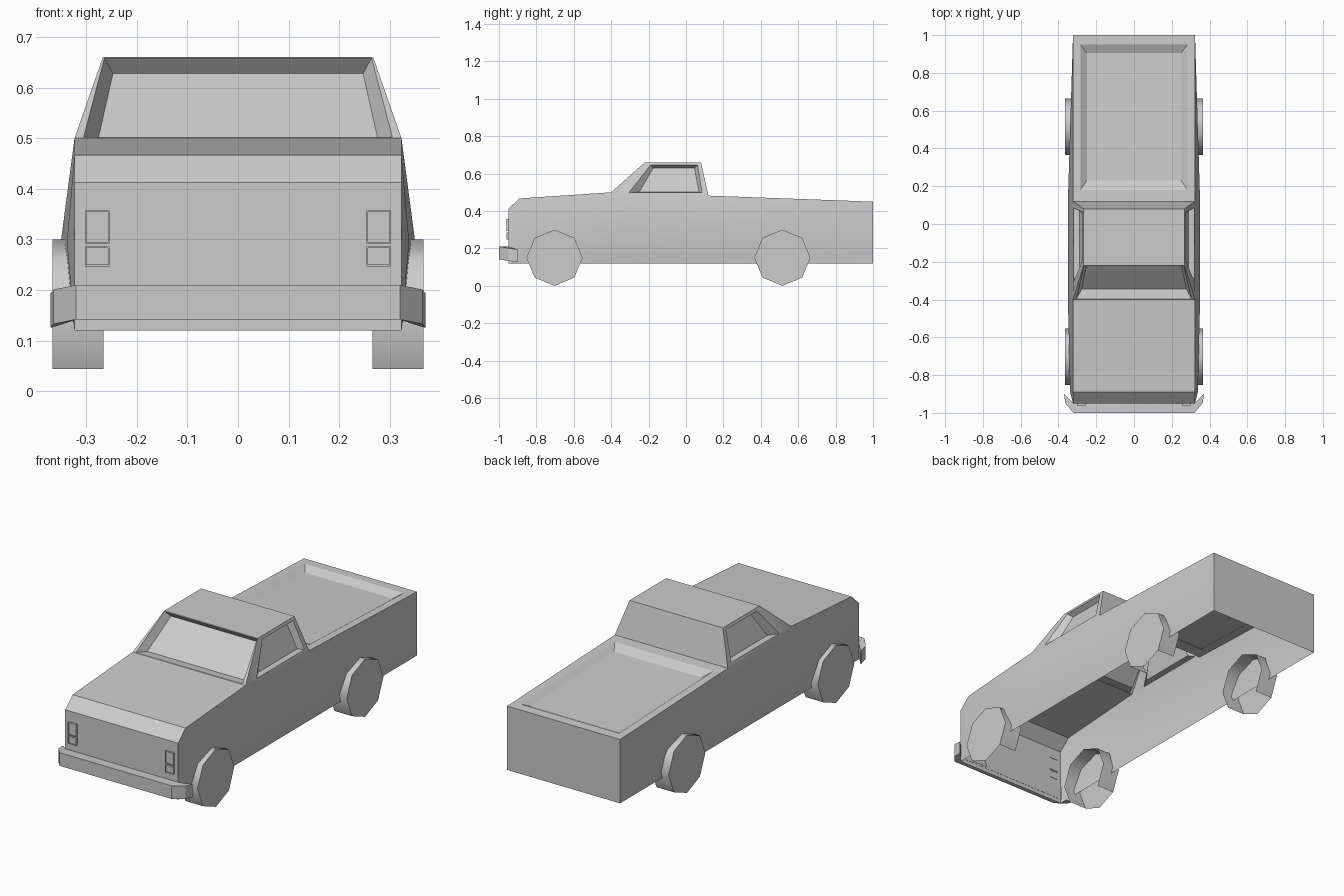
import bpy, bmesh, math
from mathutils import Vector

if "Cube" in bpy.data.objects:
    bpy.data.objects.remove(bpy.data.objects["Cube"])


def finish(name, bm, angle):
    bmesh.ops.remove_doubles(bm, verts=bm.verts, dist=0.0005)
    bmesh.ops.recalc_face_normals(bm, faces=bm.faces)
    me = bpy.data.meshes.new(name)
    bm.to_mesh(me)
    bm.free()
    ob = bpy.data.objects.new(name, me)
    bpy.context.collection.objects.link(ob)
    bpy.ops.object.select_all(action='DESELECT')
    ob.select_set(True)
    bpy.context.view_layer.objects.active = ob
    bpy.ops.object.shade_smooth_by_angle(angle=math.radians(angle))
    return ob


def face(bm, pts):
    bm.faces.new([bm.verts.new(p) for p in pts])


def bridge(bm, a, b, closed=True):
    n = len(a)
    for i in range(n if closed else n - 1):
        j = (i + 1) % n
        face(bm, [a[i], a[j], b[j], b[i]])


def panel(bm, *loops):
    # nested loops from the outer frame to the recessed inner face
    for a, b in zip(loops, loops[1:]):
        bridge(bm, a, b)
    face(bm, loops[-1])


def sym(bottom, top):
    # four-corner loop mirrored about x = 0
    (bx, by, bz), (tx, ty, tz) = bottom, top
    return [(-bx, by, bz), (bx, by, bz), (tx, ty, tz), (-tx, ty, tz)]


W, FLOOR, MID = 0.323, 0.12, 0.295
bm = bmesh.new()

# Lower body: sections along y as (y, top height, half width at the bulge)
stations = [(-0.95, 0.412, W), (-0.89, 0.467, 0.338), (-0.4, 0.5, 0.35),
            (0.12, 0.482, 0.35), (1.0, 0.45, W)]
for s in (-1, 1):
    secs = [[(s * W, y, FLOOR), (s * m, y, MID), (s * W, y, t)] for y, t, m in stations]
    for a, b in zip(secs, secs[1:]):
        bridge(bm, a, b, closed=False)

# Nose, hood and tail faces
for (y0, z0), (y1, z1) in [((-0.95, FLOOR), (-0.95, MID)), ((-0.95, MID), (-0.95, 0.412)),
                           ((-0.95, 0.412), (-0.89, 0.467)), ((-0.89, 0.467), (-0.4, 0.5)),
                           ((1, FLOOR), (1, MID)), ((1, MID), (1, 0.45))]:
    face(bm, sym((W, y0, z0), (W, y1, z1)))


# Load bed with a shallow recess
def bed(x, y0, y1, drop):
    z = lambda y: 0.482 - (y - 0.12) * 0.032 / 0.88 - drop
    return sym((x, y0, z(y0)), (x, y1, z(y1)))


panel(bm, bed(W, 0.12, 1.0, 0), bed(0.283, 0.18, 0.95, 0), bed(0.25, 0.23, 0.905, 0.022))

# Cab roof, rear wall and windscreen
R = 0.267
face(bm, sym((R, -0.22, 0.66), (R, 0.08, 0.66)))
face(bm, sym((W, 0.12, 0.482), (R, 0.08, 0.66)))
panel(bm, sym((W, -0.4, 0.5), (R, -0.22, 0.66)),
      sym((0.305, -0.398, 0.502), (0.264, -0.222, 0.658)),
      sym((0.277, -0.345, 0.495), (0.247, -0.195, 0.628)))

# Cab sides with recessed windows
for s in (-1, 1):
    def side(pts, depth):
        return [(s * (W - (z - 0.49) * 0.33 - depth), y, z) for y, z in pts]
    outer = [(s * W, -0.4, 0.5), (s * W, 0.12, 0.482), (s * R, 0.08, 0.66), (s * R, -0.22, 0.66)]
    panel(bm, outer,
          side([(-0.305, 0.499), (0.086, 0.499), (0.062, 0.645), (-0.19, 0.645)], 0),
          side([(-0.25, 0.501), (0.07, 0.501), (0.045, 0.63), (-0.175, 0.63)], 0.03))
finish("truck_body", bm, 20)

# Front bumper: four-corner sections swept around the nose
bm = bmesh.new()
half = [((0.32, -1.0), (0.32, -0.949), 0.0), ((0.364, -0.948), (0.345, -0.925), 0.009),
        ((0.37, -0.9), (0.368, -0.9), 0.016)]
path = [((-o[0], o[1]), (-i[0], i[1]), d) for o, i, d in reversed(half)] + half
secs = [[(*o, 0.142 - d), (*o, 0.21 - d), (*i, 0.21 - d), (*i, 0.142 - d)] for o, i, d in path]
for a, b in zip(secs, secs[1:]):
    bridge(bm, a, b)
face(bm, secs[0])
face(bm, secs[-1])
finish("front_bumper", bm, 20)

# Stacked headlights on each side
for label, s in (("left", -1), ("right", 1)):
    bm = bmesh.new()
    for z0, z1 in ((0.292, 0.357), (0.247, 0.286)):
        loop = lambda y, g: [(s * x, y, z) for x, z in ((0.254 + g, z0 + g), (0.302 - g, z0 + g),
                                                        (0.302 - g, z1 - g), (0.254 + g, z1 - g))]
        panel(bm, loop(-0.948, 0), loop(-0.96, 0), loop(-0.96, 0.003), loop(-0.955, 0.003))
    finish(label + "_headlights", bm, 20)

# Octagonal wheels: outer disc and tread, open on the inside and underneath
for axle, cy in (("front", -0.703), ("rear", 0.515)):
    for label, s in (("left", -1), ("right", 1)):
        bm = bmesh.new()
        ring = lambda x: [(s * x, cy + 0.15 * math.sin(k * math.pi / 4),
                           0.15 - 0.15 * math.cos(k * math.pi / 4)) for k in range(8)]
        out, inn = ring(0.366), ring(0.266)
        face(bm, out)
        bridge(bm, out[1:], inn[1:], closed=False)
        finish(axle + "_" + label + "_wheel", bm, 50)
